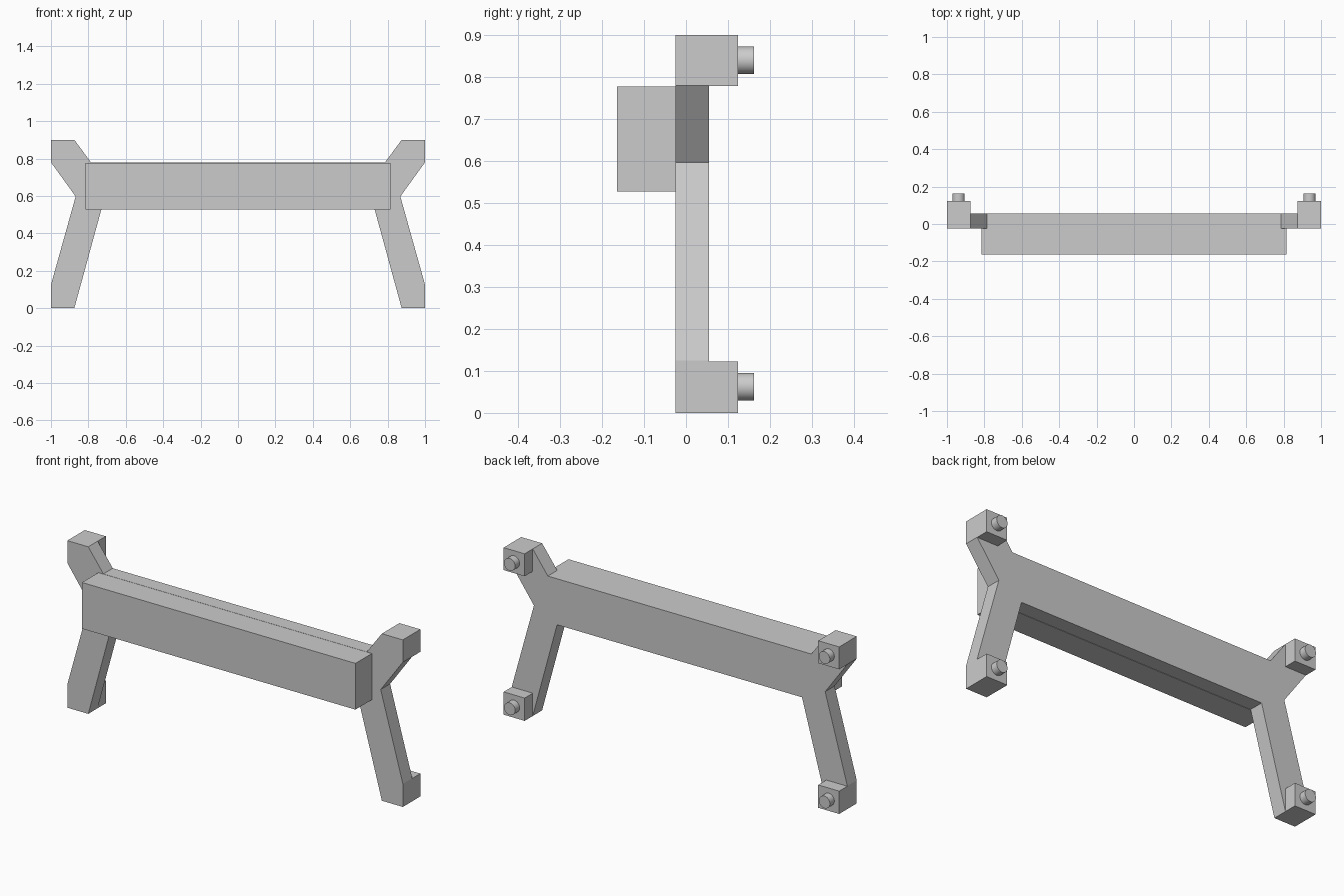
import bpy, bmesh, math
from mathutils import Matrix

cube = bpy.data.objects.get("Cube")
if cube:
    bpy.data.objects.remove(cube)

# One plain grey for everything
grey = bpy.data.materials.new("plain_grey")
grey.use_nodes = True
colour = (0.6, 0.6, 0.6, 1)
grey.diffuse_color = colour
grey.node_tree.nodes["Principled BSDF"].inputs["Base Color"].default_value = colour


def finish(name, bm):
    bmesh.ops.recalc_face_normals(bm, faces=bm.faces)
    mesh = bpy.data.meshes.new(name)
    bm.to_mesh(mesh)
    bm.free()
    mesh.materials.append(grey)
    obj = bpy.data.objects.new(name, mesh)
    bpy.context.collection.objects.link(obj)
    return obj


def box(name, low, high):
    bm = bmesh.new()
    bmesh.ops.create_cube(bm, size=1)
    for v in bm.verts:
        v.co = [a + (c + 0.5) * (b - a) for a, b, c in zip(low, high, v.co)]
    return finish(name, bm)


def peg(name, x, z, radius, y0, y1):
    bm = bmesh.new()
    place = Matrix.Translation((x, (y0 + y1) / 2, z)) @ Matrix.Rotation(math.pi / 2, 4, "X")
    bmesh.ops.create_cone(bm, cap_ends=True, segments=32, radius1=radius,
                          radius2=radius, depth=y1 - y0, matrix=place)
    obj = finish(name, bm)
    bpy.ops.object.select_all(action="DESELECT")
    obj.select_set(True)
    bpy.context.view_layer.objects.active = obj
    bpy.ops.object.shade_smooth_by_angle(angle=math.radians(40))


FRONT, BACK, PAD_BACK = -0.025, 0.055, 0.124

# Back frame: one flat outline with splayed legs and arms, mirrored in x
half = [(0.73, 0.53), (0.875, 0), (1, 0), (1, 0.125), (0.868, 0.597),
        (1, 0.78), (1, 0.9), (0.875, 0.9), (0.785, 0.778)]
outline = half + [(-x, z) for x, z in reversed(half)]
bm = bmesh.new()
face = bm.faces.new([bm.verts.new((x, FRONT, z)) for x, z in outline])
extruded = bmesh.ops.extrude_face_region(bm, geom=[face], use_keep_orig=True)
for v in extruded["geom"]:
    if isinstance(v, bmesh.types.BMVert):
        v.co.y = BACK
finish("back_frame", bm)

# Front beam
box("front_beam", (-0.815, -0.164, 0.528), (0.815, FRONT, 0.777))

# Mounting pads and pegs at the four ends
for side, s in (("left", 1), ("right", -1)):
    xs = sorted((s * 0.875, s))
    for level, z0, z1, zc in (("lower", 0, 0.123, 0.062), ("upper", 0.779, 0.9, 0.84)):
        box(f"{level}_{side}_pad", (xs[0], BACK, z0), (xs[1], PAD_BACK, z1))
        peg(f"{level}_{side}_peg", s * 0.938, zc, 0.033, PAD_BACK, 0.162)
